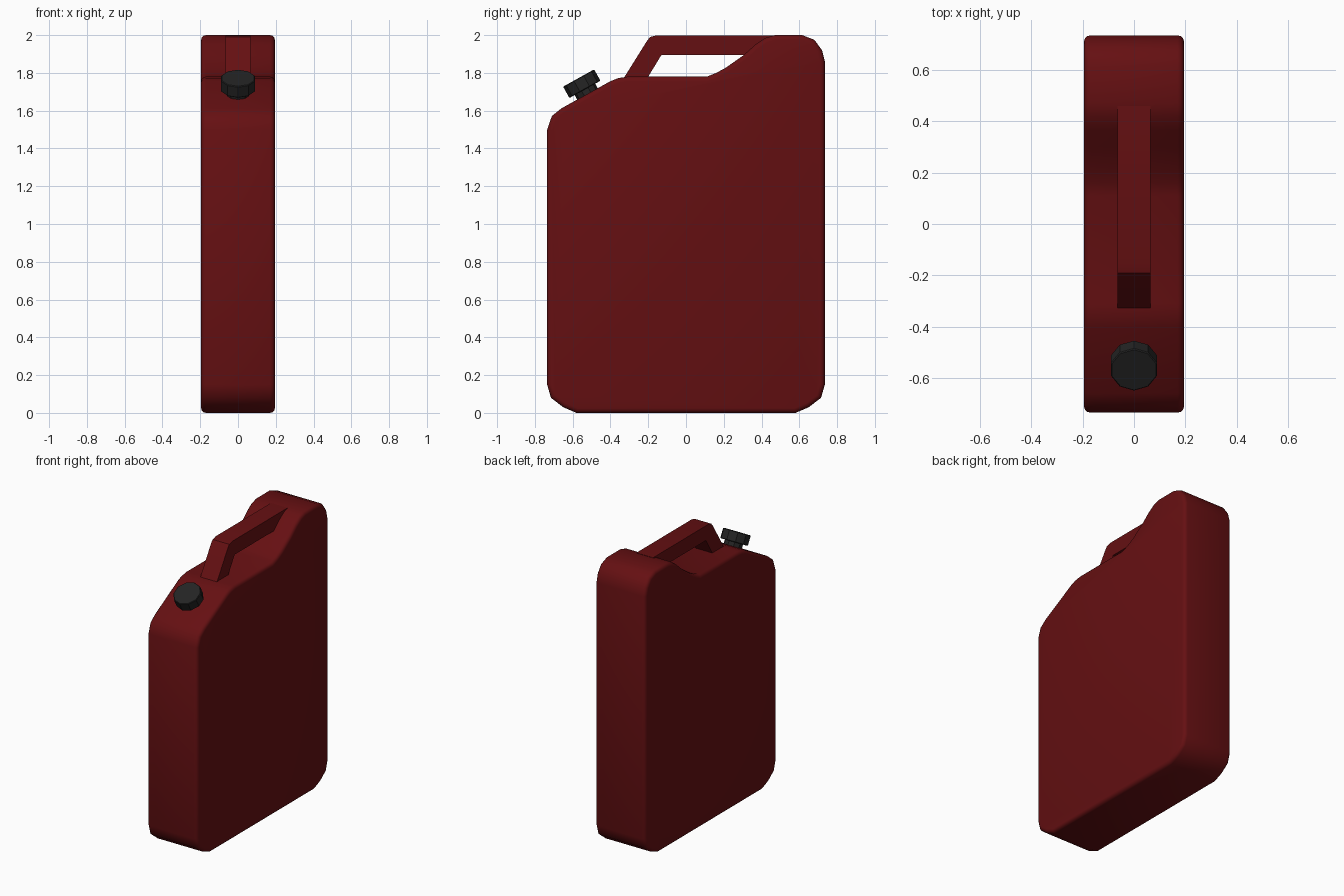
import bpy, bmesh, math
from mathutils import Vector, Matrix

if "Cube" in bpy.data.objects:
    bpy.data.objects.remove(bpy.data.objects["Cube"])


def material(name, color):
    m = bpy.data.materials.new(name)
    m.diffuse_color = (*color, 1)
    m.use_nodes = True
    m.node_tree.nodes["Principled BSDF"].inputs["Base Color"].default_value = m.diffuse_color
    return m


red = material("dark red", (0.13, 0.005, 0.006))
black = material("cap black", (0.018, 0.018, 0.018))


def finish(name, bm, mat):
    bmesh.ops.recalc_face_normals(bm, faces=bm.faces)
    me = bpy.data.meshes.new(name)
    bm.to_mesh(me)
    bm.free()
    ob = bpy.data.objects.new(name, me)
    bpy.context.collection.objects.link(ob)
    me.materials.append(mat)
    return ob


def extrude_profile(name, pts, half, mat):
    """Side profile (y, z) extruded across x."""
    bm = bmesh.new()
    f = bm.faces.new([bm.verts.new((-half, y, z)) for y, z in pts])
    r = bmesh.ops.extrude_face_region(bm, geom=[f])
    verts = [v for v in r["geom"] if isinstance(v, bmesh.types.BMVert)]
    bmesh.ops.translate(bm, verts=verts, vec=(2 * half, 0, 0))
    return bm


def smooth(ob, angle):
    bpy.ops.object.select_all(action='DESELECT')
    ob.select_set(True)
    bpy.context.view_layer.objects.active = ob
    bpy.ops.object.shade_smooth_by_angle(angle=math.radians(angle))


# can body with rounded rims
outline = [(-0.58, 0), (0.58, 0), (0.65, 0.03), (0.715, 0.08), (0.735, 0.15),
           (0.735, 1.86), (0.72, 1.92), (0.68, 1.975), (0.615, 2.0),
           (0.47, 2.0), (0.42, 1.985), (0.365, 1.948), (0.30, 1.89),
           (0.21, 1.827), (0.16, 1.80), (0.11, 1.78), (-0.31, 1.78),
           (-0.36, 1.772), (-0.40, 1.756), (-0.66, 1.612), (-0.71, 1.572),
           (-0.735, 1.50), (-0.735, 0.15), (-0.715, 0.08), (-0.65, 0.03)]
bm = extrude_profile("can_body", outline, 0.195, red)
rims = [e for e in bm.edges if abs(e.verts[0].co.x - e.verts[1].co.x) < 1e-4]
bmesh.ops.bevel(bm, geom=rims, offset=0.025, segments=3, profile=0.5, affect='EDGES')
body = finish("can_body", bm, red)
smooth(body, 50)

# carrying handle, its rear end sunk into the shoulder
grip = [(-0.331, 1.77), (-0.206, 1.97), (-0.19, 1.99), (-0.155, 1.999),
        (0.46, 1.999), (0.46, 1.895), (-0.13, 1.895), (-0.206, 1.77)]
handle = finish("handle", extrude_profile("handle", grip, 0.065, red), red)
smooth(handle, 30)

# filler neck and screw cap, tilted square to the front slope
axis = Vector((0, -0.485, 0.875)).normalized()
tilt = axis.to_track_quat('Z', 'X').to_matrix().to_4x4()
seat = Vector((0, -0.518, 1.682))


def tube(name, radius, low, high, sides, bevel):
    bm = bmesh.new()
    spin = Matrix.Rotation(math.pi / 2, 4, 'Z')
    bmesh.ops.create_cone(bm, cap_ends=True, segments=sides, radius1=radius,
                          radius2=radius, depth=high - low, matrix=spin)
    if bevel:
        rim = [e for e in bm.edges if abs(e.verts[0].co.z - e.verts[1].co.z) < 1e-5]
        bmesh.ops.bevel(bm, geom=rim, offset=bevel, segments=1, affect='EDGES')
    bmesh.ops.transform(bm, verts=bm.verts,
                        matrix=Matrix.Translation(seat + axis * (low + high) / 2) @ tilt)
    return finish(name, bm, black)


tube("filler_neck", 0.062, -0.03, 0.05, 10, 0)
tube("screw_cap", 0.094, 0.035, 0.104, 10, 0.004)
